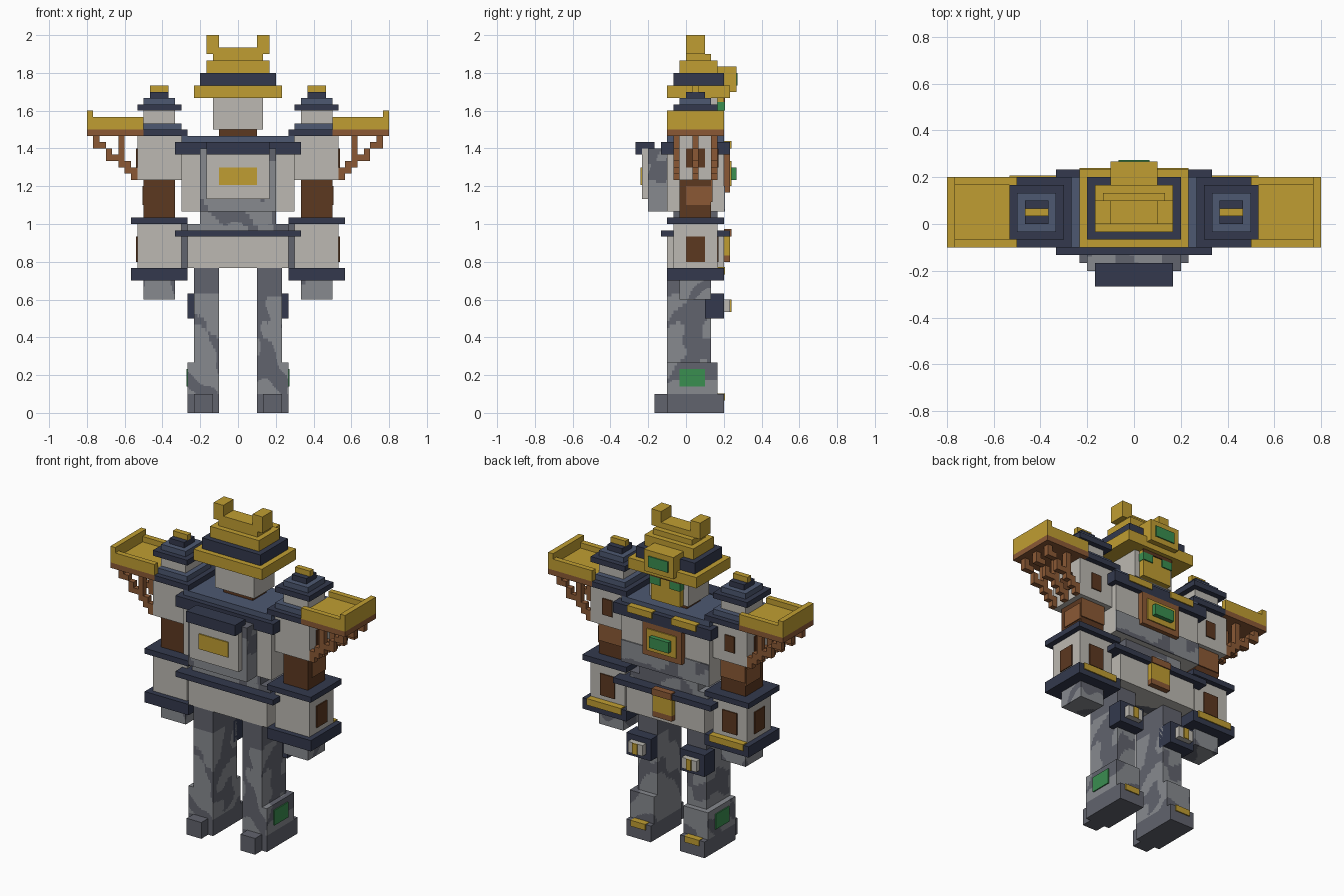
import bpy
import bmesh
from mathutils import Vector, noise

U = 1 / 30  # block unit

cube = bpy.data.objects.get("Cube")
if cube:
    bpy.data.objects.remove(cube)


def material(name, rgb):
    mat = bpy.data.materials.new(name)
    mat.use_nodes = True
    col = [((c / 255 + 0.055) / 1.055) ** 2.4 for c in rgb] + [1]
    mat.diffuse_color = col
    mat.node_tree.nodes["Principled BSDF"].inputs["Base Color"].default_value = col
    return mat


gold = material("gold", (192, 158, 50))
pale = material("pale grey", (188, 185, 178))
navy = material("navy", (51, 57, 77))
blue = material("slate blue", (77, 88, 113))
bark = material("dark brown", (92, 56, 32))
wood = material("mid brown", (139, 89, 53))
stone = material("stone grey", (135, 138, 143))
dark = material("dark grey", (97, 99, 109))
green = material("green", (58, 142, 80))


def is_patch(p):
    """Irregular slanted camouflage patches."""
    q = Vector((p.x + 0.4 * p.z, p.y - 0.4 * p.z, p.z * 0.7)) * 0.3
    return noise.noise(q) > 0.12


def build(name, mat, boxes, pair=False, camo=False):
    """Boxes given as (x, y, z) ranges in block units; pair mirrors across x."""
    if pair:
        boxes = boxes + [((-x[1], -x[0]), y, z) for x, y, z in boxes]
    bm = bmesh.new()
    for ranges in boxes:
        new = bmesh.ops.create_cube(bm, size=1)["verts"]
        for v in new:
            v.co = [(r[0] + r[1]) / 2 + c * (r[1] - r[0]) for r, c in zip(ranges, v.co)]
    if camo:
        bmesh.ops.subdivide_edges(bm, edges=bm.edges[:], cuts=19, use_grid_fill=True)
        for f in bm.faces:
            f.material_index = int(is_patch(f.calc_center_median()))
    bmesh.ops.scale(bm, vec=(U, U, U), verts=bm.verts)
    mesh = bpy.data.meshes.new(name)
    bm.to_mesh(mesh)
    bm.free()
    mesh.materials.append(mat)
    if camo:
        mesh.materials.append(dark)
    obj = bpy.data.objects.new(name, mesh)
    bpy.context.collection.objects.link(obj)
    return obj


def one(name, mat, x, y, z, camo=False):
    """Centred box of half width x."""
    return build(name, mat, [((-x, x), y, z)], camo=camo)


def two(name, mat, x, y, z, camo=False):
    """Box on both sides."""
    return build(name, mat, [(x, y, z)], pair=True, camo=camo)


def skin(at):
    """Range of a thin plate lying on a surface."""
    return (at - 0.05, at + 0.2)


# Head and crown
two("crown_horns", gold, (3, 5), (0, 3), (57, 60))
one("crown_bar", gold, 4, (0, 3), (57, 58))
one("crown_ledge", gold, 4, (0, 4), (56, 57))
one("crown_base", gold, 5, (-1, 5), (54, 56))
one("crown_band", navy, 6, (-2, 6), (52, 54))
one("crown_brim", gold, 7, (-3, 7), (50, 52))
one("crown_badge", gold, 3, (5, 8), (51, 55))
one("badge_gem", green, 2, skin(8), (52, 54))
one("head", pale, 4, (-1, 5), (45, 50))
one("neck", bark, 3, (0, 4), (44, 45))
one("face_plate", gold, 3, (5, 6), (45, 50))
two("eyes", green, (1, 3.1), (5, 6.2), (48, 49.4))
one("brow", bark, 3.1, skin(6), (49.4, 50))

# Torso
one("collar", navy, 10, (-4, 7), (41, 43))
one("collar_top", blue, 9, (-3, 6), (43, 44))
two("collar_trim", gold, (2, 7), (6, 7.2), (42, 43.2))
one("torso", pale, 9, (-3, 6), (32, 41))
one("torso_back_base", stone, 9, skin(6), (32, 36), camo=True)
one("chest_block", stone, 6, (-6, -3), (32, 42), camo=True)
one("chest_plate", pale, 5, (-7, -6), (34, 42))
one("chest_cap", navy, 5, (-8, -5), (41, 43))
one("chest_emblem", gold, 3, skin(-7.15), (36.2, 39))
one("back_frame", wood, 4, (6, 7), (35, 41))
one("back_inset", gold, 3, skin(7), (36, 40))
one("back_gem", green, 2, (7, 8), (37, 39))

# Waist and pelvis
one("waist", stone, 6, (-2, 5), (30, 32), camo=True)
one("hip_top", stone, 8, (-2, 5), (29, 30), camo=True)
one("belt", navy, 10, (-4, 7), (28, 29))
one("pelvis", pale, 8, (-3, 6), (23, 28))
one("hip_joint", dark, 9, (0, 3), (23, 30))
one("buckle_top", wood, 2, (6, 7.2), (28, 29.2))
one("buckle", gold, 2, (6, 7), (25, 28))
one("buckle_base", wood, 2, (6, 7), (24, 25))

# Legs
two("thighs", dark, (3, 7), (-3, 4), (19, 23))
two("legs", stone, (3, 7), (-3, 4), (8, 19), camo=True)
two("shins", stone, (3, 8), (-3, 5), (3, 8), camo=True)
two("shin_panels", green, skin(8), (-1, 3), (4.2, 7))
two("feet", dark, (3, 8), (-3, 6), (0, 3))
two("toes", dark, (4, 7), (-5, -3), (0, 3))
two("foot_trim", gold, (4, 7), (5, 6.2), (2, 3.1))
two("knees", navy, (3, 8), (3, 6), (15, 19))
two("knee_caps", pale, (4, 7), (6, 7), (16, 18))
two("knee_stripes", gold, (5, 6), skin(7), (16, 18))

# Shoulders with turrets
two("shoulders", pale, (9, 16), (-2, 5), (37, 44))
two("shoulder_eaves", navy, (8, 15), (-3, 6), (44, 45))
two("shoulder_roofs", blue, (9, 15), (-2, 5), (45, 46))
two("turrets", pale, (10, 15), (-1, 4), (46, 48))
two("turret_eaves", navy, (9, 16), (-2, 5), (48, 49))
two("turret_roofs", blue, (10, 15), (-1, 4), (49, 50))
two("turret_tops", navy, (11, 14), (0, 3), (50, 51))
two("turret_ridges", gold, (11, 14), (1, 2), (51, 52))
two("shoulder_side_windows", bark, skin(16), (0, 3), (39, 42))
two("shoulder_back_windows", bark, (11.5, 13.5), skin(5), (39, 42))

# Balconies with stepped brackets
two("balcony_base", wood, (15, 24), (-3, 6), (44, 45))
two("balcony_floor", gold, (15, 24), (-3, 6), (45, 46))
build("balcony_rims", gold, [((15, 24), (y, y + 1), (46, 47)) for y in (-3, 5)], pair=True)
two("balcony_lip", gold, (23, 24), (-3, 6), (46, 48))
steps = [(42, 44), (42, 43), (40, 42), (40, 41), (39, 44), (38, 40), (37, 39)]
brackets = [((22 - i, 23 - i), (y, y + 1), z)
            for y in (-2, 1, 4) for i, z in enumerate(steps)]
build("balcony_brackets", wood, brackets, pair=True)

# Arms
two("upper_arms", bark, (10, 15), (-1, 4), (31, 37))
two("arm_back_bands", wood, (10, 15), skin(4), (33.5, 37))
two("arm_side_bands", wood, skin(15), (0, 4), (33, 36))
two("forearm_tops", navy, (8, 17), (-3, 6), (30, 31))
two("forearms", pale, (9, 16), (-2, 5), (23, 30))
two("forearm_bases", navy, (8, 17), (-3, 6), (21, 23))
two("forearm_trim", gold, (9, 16), (5, 6.2), (22, 23.2))
two("forearm_side_windows", bark, skin(16), (0, 3), (24, 28))
two("forearm_back_windows", bark, (11, 14), skin(5), (24, 28))
two("hands", stone, (10, 15), (-1, 4), (18, 21), camo=True)
